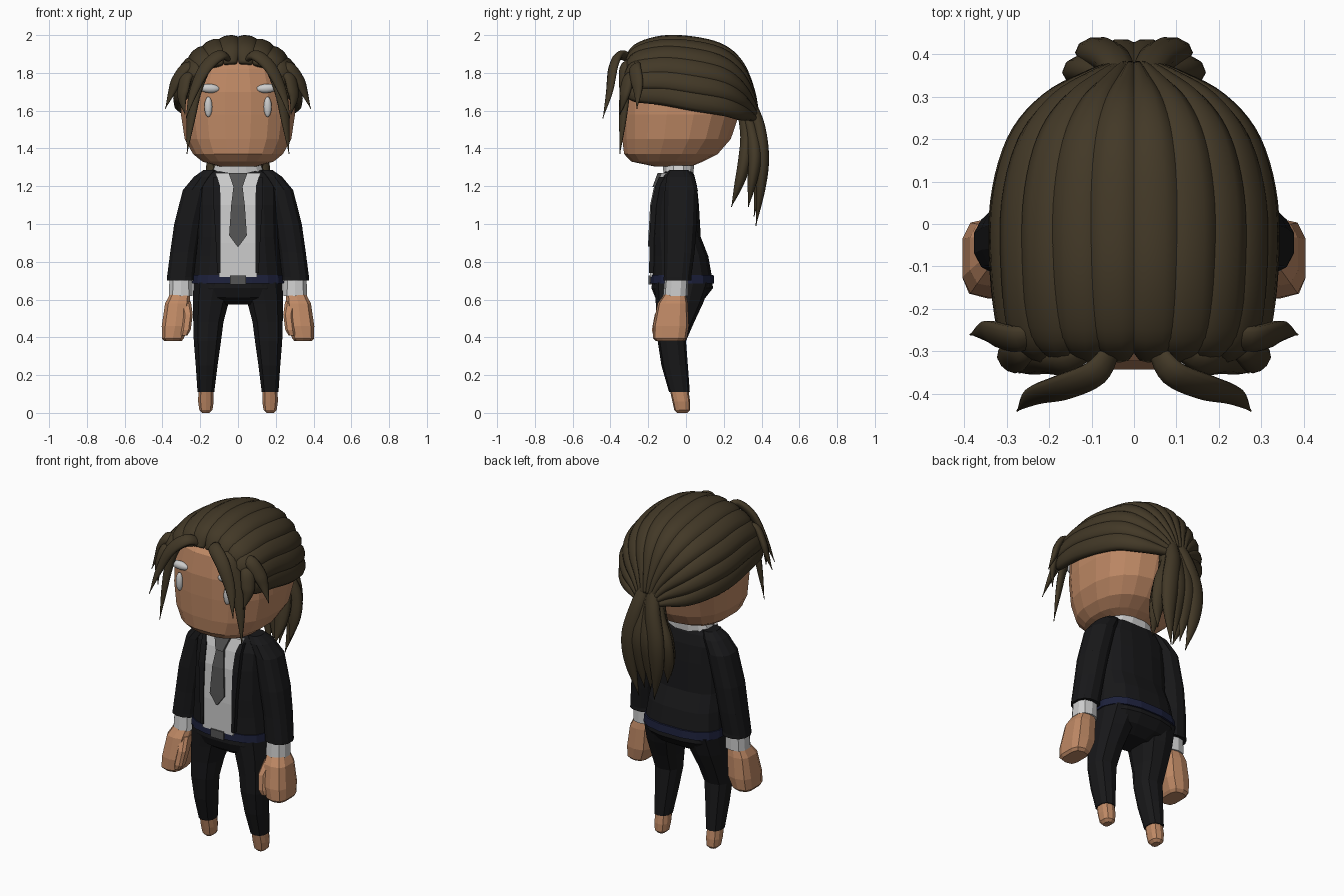
import bpy, bmesh, math
from mathutils import Vector


def mat(name, rgb):
    m = bpy.data.materials.new(name)
    m.diffuse_color = (*rgb, 1)
    return m


SKIN = mat("skin", (0.52, 0.25, 0.13))
HAIR = mat("hair", (0.055, 0.04, 0.02))
SUIT = mat("suit", (0.009, 0.009, 0.01))
NAVY = mat("belt", (0.012, 0.015, 0.045))
GREY = mat("tie", (0.09, 0.09, 0.09))
WHITE = mat("white", (0.85, 0.85, 0.85))


def finish(bm, name, m, smooth=False):
    bmesh.ops.recalc_face_normals(bm, faces=bm.faces[:])
    for f in bm.faces:
        f.smooth = smooth
    me = bpy.data.meshes.new(name)
    bm.to_mesh(me)
    bm.free()
    ob = bpy.data.objects.new(name, me)
    bpy.context.collection.objects.link(ob)
    if m:
        me.materials.append(m)
    return ob


def skin_rings(bm, rings):
    vs = [[bm.verts.new(p) for p in r] for r in rings]
    n = len(vs[0])
    for a, b in zip(vs, vs[1:]):
        for i in range(n):
            bm.faces.new((a[i], a[(i + 1) % n], b[(i + 1) % n], b[i]))
    bm.faces.new(vs[0])
    bm.faces.new(vs[-1])


def loft(name, m, rows, n=12, p=2.4, s=1):
    """Stack of superellipse rings; each row is z, cx, cy, rx, ry."""
    def c(v):
        return math.copysign(abs(v) ** (2 / p), v)
    angs = [2 * math.pi * (i + 0.5) / n for i in range(n)]
    bm = bmesh.new()
    skin_rings(bm, [[(s * (cx + rx * c(math.cos(a))), cy + ry * c(math.sin(a)), z) for a in angs]
                    for z, cx, cy, rx, ry in rows])
    return finish(bm, name, m)


def spline(pts, k=5):
    """Catmull-Rom through points of any dimension."""
    q = [pts[0]] + list(pts) + [pts[-1]]
    out = []
    for a, b, c, d in zip(q, q[1:], q[2:], q[3:]):
        for j in range(k):
            t = j / k
            out.append([0.5 * (2 * y + (z - x) * t + (2 * x - 5 * y + 4 * z - w) * t * t
                               + (3 * y - x - 3 * z + w) * t ** 3) for x, y, z, w in zip(a, b, c, d)])
    return out + [list(pts[-1])]


def strand(name, pts, s=1, centre=(0, 0, 1.6)):
    """Flattened lock of hair; each point is x, y, z, half width, half thickness."""
    path = spline(pts)
    pos = [Vector((s * q[0], q[1], q[2])) for q in path]
    rings = []
    for i, (o, q) in enumerate(zip(pos, path)):
        tan = (pos[min(i + 1, len(pos) - 1)] - pos[max(i - 1, 0)]).normalized()
        side = tan.cross(o - Vector(centre)).normalized()
        up = side.cross(tan)
        w, h = max(q[3], 0.002), max(q[4], 0.002)
        rings.append([o + side * w * math.cos(a) + up * h * math.sin(a)
                      for a in (math.tau * j / 10 for j in range(10))])
    bm = bmesh.new()
    skin_rings(bm, rings)
    finish(bm, name, HAIR, True)


def front_y(z):
    prof = [(0.6, -0.186), (0.9, -0.185), (1.1, -0.174), (1.2, -0.153), (1.26, -0.128), (1.32, -0.118)]
    for (z0, y0), (z1, y1) in zip(prof, prof[1:]):
        if z <= z1:
            return y0 + (y1 - y0) * (z - z0) / (z1 - z0)
    return prof[-1][1]


def panel(name, m, rows, off, thick=0.03, s=1):
    """Strip lying on the chest; each row is z, left x, right x."""
    bm = bmesh.new()
    skin_rings(bm, [[(s * x, front_y(z) - off + d, z) for x, d in ((a, 0), (b, 0), (b, thick), (a, thick))]
                    for z, a, b in rows])
    finish(bm, name, m)


def ball(name, m, loc, size, tilt=0):
    bpy.ops.mesh.primitive_uv_sphere_add(segments=12, ring_count=8, location=loc, rotation=(0, tilt, 0))
    ob = bpy.context.object
    ob.name, ob.scale = name, size
    ob.data.materials.append(m)
    bpy.ops.object.shade_smooth()


# head and neck
loft("head", SKIN, [(1.305, 0, -.07, .10, .10), (1.33, 0, -.10, .19, .19), (1.37, 0, -.08, .24, .25),
                    (1.45, 0, -.05, .285, .29), (1.58, 0, -.03, .305, .315), (1.70, 0, -.03, .30, .315),
                    (1.82, 0, -.04, .26, .285), (1.90, 0, -.05, .19, .20), (1.94, 0, -.05, .09, .10)], 20, 2.5)
loft("neck", SKIN, [(1.2, 0, -.05, .09, .06), (1.36, 0, -.05, .09, .07)])

# jacket, collar, shirt and tie
loft("jacket", SUIT, [(.70, 0, -.02, .24, .163), (.83, 0, -.03, .225, .15), (.93, 0, -.05, .215, .13),
                      (1.10, 0, -.05, .21, .12), (1.20, 0, -.045, .21, .105), (1.26, 0, -.04, .17, .085),
                      (1.29, 0, -.04, .12, .07)], 16, 2.8)
loft("shirt_collar", WHITE, [(1.25, 0, -.04, .15, .08), (1.31, 0, -.04, .125, .085)], 12, 2.4)
panel("shirt_front", WHITE, [(.72, -.1, .1), (.9, -.1, .1), (1.1, -.1, .1), (1.2, -.1, .1), (1.27, -.12, .12)], .004)
panel("tie", GREY, [(.88, -.003, .003), (.94, -.047, .047), (1.1, -.036, .036), (1.2, -.024, .024)], .016)
panel("tie_knot", GREY, [(1.195, -.024, .024), (1.22, -.032, .032), (1.27, -.05, .05)], .024)

# trousers, belt and buckle
loft("hips", SUIT, [(.72, 0, -.02, .235, .16), (.66, 0, -.02, .24, .165), (.61, 0, -.03, .225, .135),
                    (.575, 0, -.035, .14, .08)], 16, 2.6)
loft("belt", NAVY, [(.685, 0, -.02, .247, .172), (.73, 0, -.02, .243, .169)], 16, 2.7)
panel("belt_buckle", GREY, [(.68, -.042, .042), (.728, -.042, .042)], .012)

for s, tag in ((1, "right"), (-1, "left")):
    # legs and feet
    loft("leg_" + tag, SUIT, [(.69, .125, -.02, .115, .15), (.58, .145, -.035, .098, .125),
                              (.48, .157, -.055, .083, .098), (.38, .162, -.075, .075, .075),
                              (.25, .166, -.06, .06, .07), (.11, .17, -.035, .046, .055)], 10, 2.5, s)
    loft("foot_" + tag, SKIN, [(.14, .17, -.04, .04, .05), (.06, .17, -.025, .043, .047),
                               (.015, .17, -.02, .036, .042), (0, .17, -.02, .02, .028)], 10, 2.5, s)
    # sleeves, cuffs and fists
    loft("sleeve_" + tag, SUIT, [(1.285, .14, -.035, .045, .05), (1.25, .175, -.03, .06, .075),
                                 (1.18, .222, -.025, .072, .09), (1.0, .265, -.03, .075, .09),
                                 (.85, .288, -.035, .073, .083), (.72, .303, -.045, .075, .075),
                                 (.70, .303, -.045, .076, .076)], 12, 2.3, s)
    loft("cuff_" + tag, WHITE, [(.72, .303, -.05, .062, .062), (.62, .303, -.055, .066, .066)], 10, 2.5, s)
    loft("hand_" + tag, SKIN, [(.64, .303, -.055, .052, .052), (.58, .32, -.07, .068, .08),
                               (.46, .332, -.08, .074, .095), (.395, .345, -.085, .06, .09),
                               (.38, .345, -.085, .048, .075)], 10, 3.2, s)
    loft("thumb_" + tag, SKIN, [(.59, .28, -.09, .032, .04), (.52, .265, -.13, .027, .038),
                                (.44, .275, -.15, .026, .032), (.41, .285, -.155, .018, .02)], 8, 3, s)
    # lapels
    panel("lapel_" + tag, SUIT, [(.74, .092, .11), (.95, .092, .12), (1.1, .092, .13),
                                 (1.2, .095, .13), (1.25, .11, .13)], .010, .03, s)
    # eyes and brows
    ball("eye_" + tag, WHITE, (s * .157, -.325, 1.62), (.021, .018, .054))
    ball("brow_" + tag, WHITE, (s * .152, -.325, 1.718), (.056, .022, .024), s * -.06)

    # swept-back locks: y, half span, base height, rise
    sta = [(-.31, .255, 1.72, .13), (-.26, .285, 1.72, .205), (-.12, .302, 1.71, .255), (.05, .302, 1.68, .278),
           (.19, .265, 1.65, .268), (.28, .195, 1.61, .225), (.335, .10, 1.58, .13), (.365, .05, 1.56, .05)]
    for k in range(6):
        a = math.radians(9 + 17 * k)
        pts = [(x * math.sin(a), y, zb + h * math.cos(a), (.12 if j == 0 else .205) * x + .004,
                (.018, .03, .036, .036, .036, .034, .03, .02)[j]) for j, (y, x, zb, h) in enumerate(sta)]
        strand(f"swept_lock_{tag}_{k}", pts, s)

    # loose front locks
    fringe = [
        [(.05, -.29, 1.87), (.09, -.35, 1.895), (.17, -.385, 1.83), (.235, -.405, 1.70), (.275, -.44, 1.56)],
        [(.10, -.29, 1.86), (.17, -.325, 1.83), (.225, -.325, 1.70), (.25, -.335, 1.55), (.27, -.35, 1.37)],
        [(.19, -.25, 1.82), (.27, -.27, 1.83), (.325, -.26, 1.76), (.35, -.255, 1.70), (.385, -.26, 1.61)],
        [(.22, -.26, 1.80), (.27, -.30, 1.78), (.29, -.32, 1.71), (.295, -.33, 1.66), (.28, -.35, 1.58)]]
    for k, p in enumerate(fringe):
        strand(f"fringe_lock_{tag}_{k}", [(*q, w, h) for q, w, h in
                                          zip(p, (.025, .036, .038, .026, 0), (.015, .02, .02, .015, 0))], s)

    # gathered tail
    tail = [
        [(.02, .33, 1.66), (.05, .385, 1.52), (.085, .405, 1.35), (.085, .395, 1.18), (.05, .37, .99)],
        [(.03, .31, 1.62), (.06, .35, 1.48), (.11, .365, 1.35), (.125, .35, 1.22), (.11, .33, 1.09)],
        [(.03, .30, 1.60), (.05, .32, 1.46), (.08, .31, 1.33), (.085, .28, 1.21), (.07, .24, 1.09)],
        [(.01, .33, 1.64), (.02, .375, 1.5), (.03, .40, 1.35), (.03, .385, 1.2), (.02, .36, 1.04)]]
    for k, p in enumerate(tail):
        strand(f"tail_lock_{tag}_{k}", [(*q, w, h) for q, w, h in
                                        zip(p, (.035, .045, .052, .038, 0), (.03, .034, .036, .025, 0))],
               s, (0, -2, 1.4))
